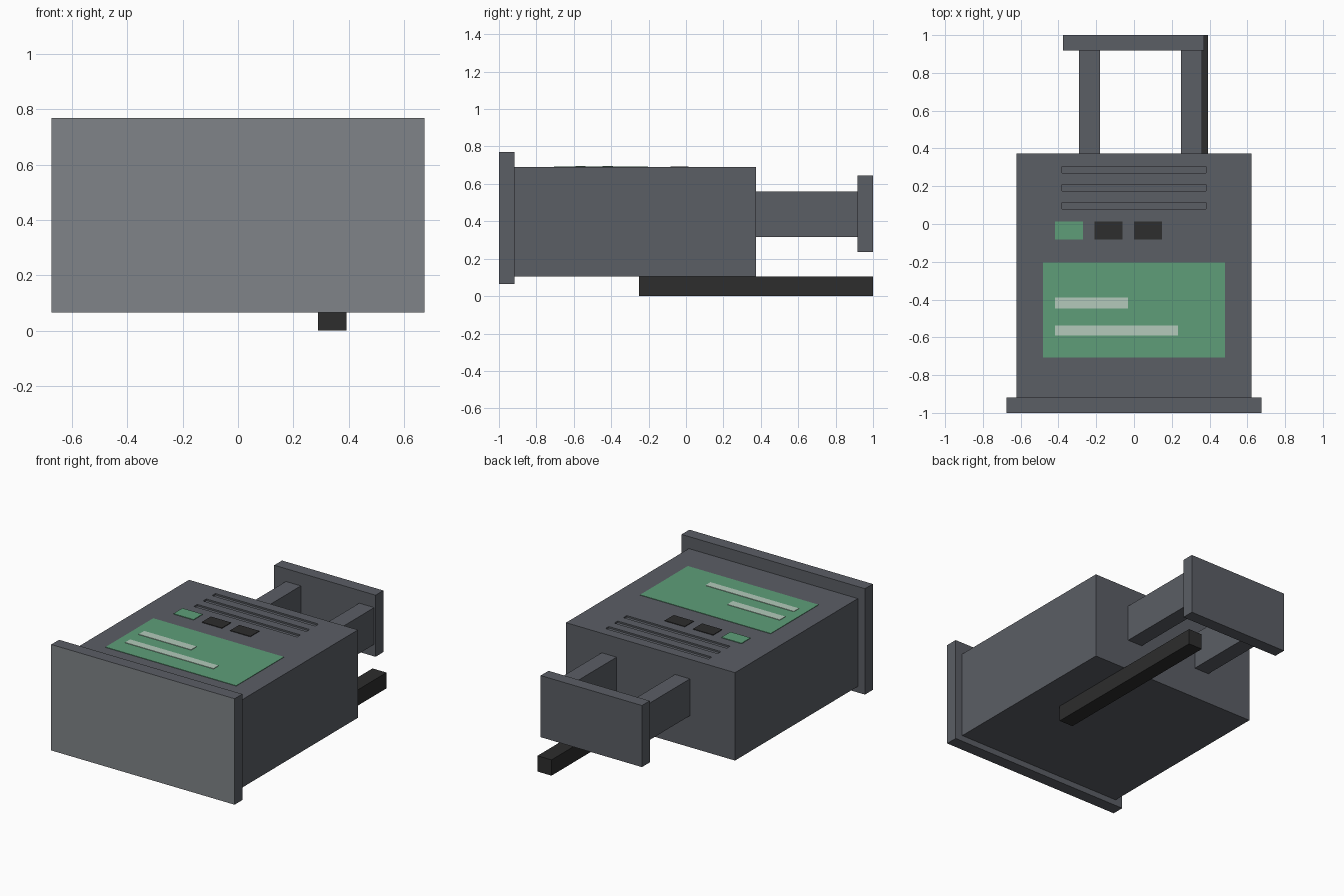
import bpy, bmesh

if "Cube" in bpy.data.objects:
    bpy.data.objects.remove(bpy.data.objects["Cube"])


def material(name, hex_code):
    """Flat colour from an sRGB hex code, stored as linear values."""
    def lin(c):
        return c / 12.92 if c <= 0.04045 else ((c + 0.055) / 1.055) ** 2.4
    rgb = [lin(int(hex_code[i:i + 2], 16) / 255) for i in (0, 2, 4)]
    m = bpy.data.materials.new(name)
    m.diffuse_color = (*rgb, 1)
    m.use_nodes = True
    m.node_tree.nodes["Principled BSDF"].inputs["Base Color"].default_value = m.diffuse_color
    return m


GREY = material("dark grey", "5B5E65")
LIGHT = material("light grey", "808488")
BLACK = material("black", "2D2D2D")
GREEN = material("screen green", "5E9E79")
PALE = material("pale green", "B3CABB")


def box(name, x, y, z, mat):
    """Axis-aligned box from (min, max) ranges."""
    bm = bmesh.new()
    bmesh.ops.create_cube(bm, size=1)
    for v in bm.verts:
        v.co = [r[0] if c < 0 else r[1] for c, r in zip(v.co, (x, y, z))]
    me = bpy.data.meshes.new(name)
    bm.to_mesh(me)
    bm.free()
    me.materials.append(mat)
    ob = bpy.data.objects.new(name, me)
    bpy.context.collection.objects.link(ob)
    return ob


TOP = 0.69

# main body with three shallow vent grooves cut into its top
body = box("body", (-0.622, 0.622), (-0.92, 0.373), (0.105, TOP), GREY)
for i in range(3):
    y = 0.08 + 0.095 * i
    cutter = box("vent_cutter", (-0.38, 0.38), (y, y + 0.035), (TOP - 0.01, TOP + 0.05), GREY)
    cutter.hide_render = True
    mod = body.modifiers.new("vent", 'BOOLEAN')
    mod.operation, mod.solver, mod.object = 'DIFFERENCE', 'EXACT', cutter
    bpy.context.view_layer.objects.active = body
    bpy.ops.object.modifier_apply(modifier=mod.name)
    bpy.data.objects.remove(cutter)

# front plate, lighter on its front face only
plate = box("front_plate", (-0.675, 0.675), (-1, -0.918), (0.065, 0.77), GREY)
plate.data.materials.append(LIGHT)
for p in plate.data.polygons:
    p.material_index = int(p.normal.y < -0.5)

# rear handle: two arms and a grip plate
for side, x in (("left", -0.29), ("right", 0.25)):
    box(f"handle_arm_{side}", (x, x + 0.11), (0.373, 0.918), (0.315, 0.56), GREY)
box("handle_grip", (-0.376, 0.37), (0.918, 1), (0.235, 0.645), GREY)

# rail underneath
box("bottom_rail", (0.29, 0.393), (-0.25, 1), (0, 0.105), BLACK)

# display with two pale bars
box("display", (-0.481, 0.481), (-0.706, -0.204), (TOP, TOP + 0.003), GREEN)
box("display_bar_short", (-0.418, -0.032), (-0.447, -0.389), (TOP + 0.003, TOP + 0.006), PALE)
box("display_bar_long", (-0.418, 0.233), (-0.59, -0.537), (TOP + 0.003, TOP + 0.006), PALE)

# row of three buttons
for i, mat in enumerate((GREEN, BLACK, BLACK)):
    x = -0.418 + 0.209 * i
    box(f"button_{i + 1}", (x, x + 0.148), (-0.082, 0.013), (TOP, TOP + 0.004), mat)
